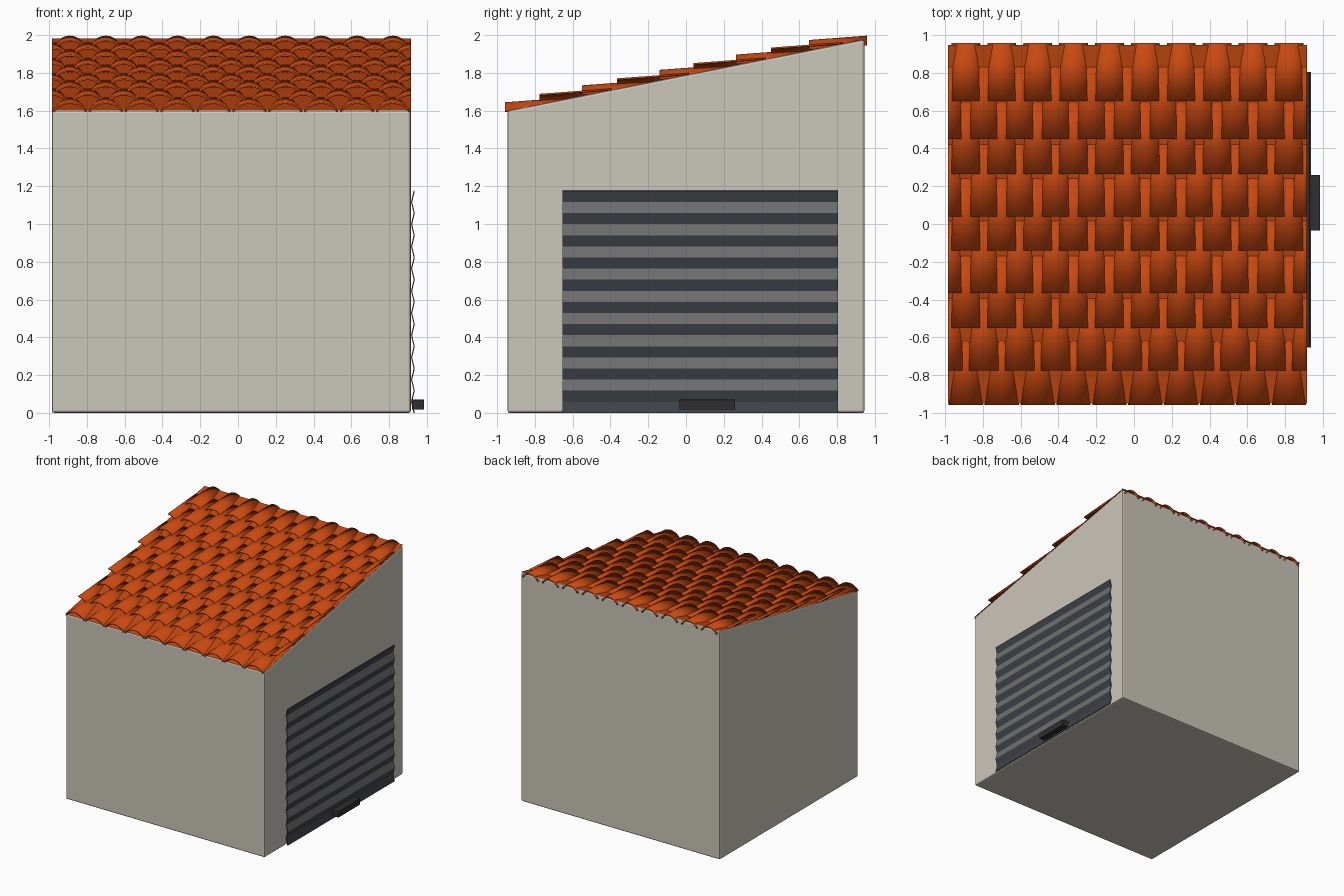
import bpy, math

if "Cube" in bpy.data.objects:
    bpy.data.objects.remove(bpy.data.objects["Cube"])

X0, X1 = -0.985, 0.915                      # wall extents in x


def roof_z(y):
    return 1.60 + (y + 0.945) * 0.2


def material(name, rgb):
    m = bpy.data.materials.new(name)
    m.diffuse_color = (*rgb, 1)
    m.use_nodes = True
    m.node_tree.nodes["Principled BSDF"].inputs["Base Color"].default_value = m.diffuse_color
    return m


wall_mat = material("plaster", (0.60, 0.57, 0.49))
tile_mat = material("terracotta", (0.57, 0.065, 0.005))
dark_mat = material("dark_steel", (0.048, 0.055, 0.066))
grey_mat = material("grey_steel", (0.16, 0.16, 0.16))
handle_mat = material("black_metal", (0.03, 0.027, 0.028))


def make(name, verts, faces, *mats):
    me = bpy.data.meshes.new(name)
    me.from_pydata(verts, [], faces)
    ob = bpy.data.objects.new(name, me)
    bpy.context.collection.objects.link(ob)
    for m in mats:
        me.materials.append(m)
    return ob


def extrude_x(name, profile, xa, xb, mat, bevel):
    # solid from a counter-clockwise (y, z) profile
    n = len(profile)
    verts = [(x, y, z) for x in (xa, xb) for y, z in profile]
    faces = [tuple(range(n))[::-1], tuple(range(n, 2 * n))]
    faces += [(i, (i + 1) % n, n + (i + 1) % n, n + i) for i in range(n)]
    ob = make(name, verts, faces, mat)
    b = ob.modifiers.new("bevel", 'BEVEL')
    b.width, b.segments = bevel, 2
    return ob


# Walls with a sloping top
extrude_x("walls", [(-0.945, 0), (0.945, 0), (0.945, roof_z(0.945)), (-0.945, roof_z(-0.945))],
          X0, X1, wall_mat, 0.012)

# Sheet under the tiles
make("roof_underlay",
     [(x, y, roof_z(y) + 0.004) for x, y in ((X0, -0.95), (X1, -0.95), (X1, 0.948), (X0, 0.948))],
     [(0, 1, 2, 3)], tile_mat)

# Arched tiles, alternate rows shifted by half a tile and trimmed at the edges
PITCH, SEG = 0.19, 12


def add_tile(verts, faces, cx, y0, y1, s0, s1, lift):
    base = len(verts)
    n = SEG if s0 * s1 < 0 else SEG // 2
    for y, w in ((y0, 0.091), (y1, 0.076)):
        h = 0.047
        r = (w * w + h * h) / (2 * h)
        amax = math.asin(w / r)
        z0 = roof_z(y0) + lift + (y - y0) * 0.075
        for i in range(n + 1):
            a = amax * (s0 + (s1 - s0) * i / n)
            verts.append((cx + r * math.sin(a), y, z0 + r * math.cos(a) - (r - h)))
    for i in range(n):
        a = base + i
        faces.append((a, a + 1, a + n + 2, a + n + 1))


starts = [-0.958, -0.775, -0.55, -0.365, -0.14, 0.04, 0.265, 0.45, 0.65]
for k, y0 in enumerate(starts):
    verts, faces = [], []
    y1 = min(y0 + 0.38, 0.957)
    lift = 0.0 if k == 0 else 0.008
    if k % 2 == 0:
        for i in range(10):
            add_tile(verts, faces, X0 + PITCH * (i + 0.5), y0, y1, -1, 1, lift)
    else:
        add_tile(verts, faces, X0, y0, y1, 0, 1, lift)
        for i in range(1, 10):
            add_tile(verts, faces, X0 + PITCH * i, y0, y1, -1, 1, lift)
        add_tile(verts, faces, X1, y0, y1, -1, 0, lift)
    ob = make(f"tile_row_{k + 1}", verts, faces, tile_mat)
    bpy.ops.object.select_all(action='DESELECT')
    ob.select_set(True)
    bpy.context.view_layer.objects.active = ob
    bpy.ops.object.shade_smooth_by_angle(angle=math.radians(35))
    s = ob.modifiers.new("thickness", 'SOLIDIFY')
    s.thickness, s.offset = 0.009, -1

# Corrugated roller door with alternating slats
N, TOP = 20, 1.175
verts = []
for i in range(N + 1):
    x = 0.922 if i % 2 else 0.936
    verts += [(x, -0.655, TOP * i / N), (x, 0.805, TOP * i / N)]
door = make("roller_door", verts,
            [(2 * i, 2 * i + 1, 2 * i + 3, 2 * i + 2) for i in range(N)], dark_mat, grey_mat)
for i, p in enumerate(door.data.polygons):
    p.material_index = 1 if i % 2 == 0 and i > 0 else 0
s = door.modifiers.new("thickness", 'SOLIDIFY')
s.thickness, s.offset = 0.006, -1

# Door handle
extrude_x("door_handle", [(-0.035, 0.018), (0.26, 0.018), (0.26, 0.07), (-0.035, 0.07)],
          0.92, 0.985, handle_mat, 0.002)
